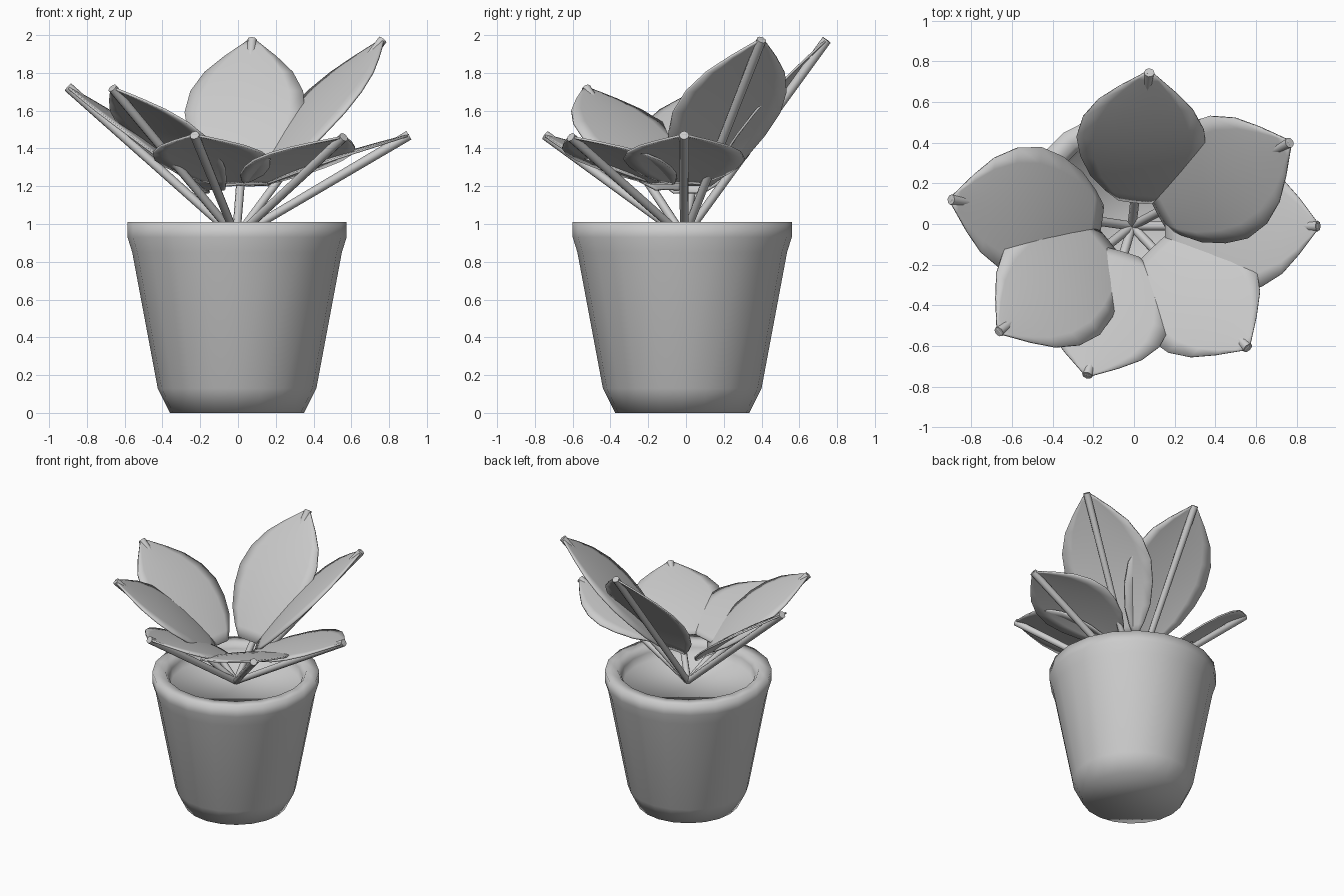
import bpy, bmesh, math
from mathutils import Vector

cube = bpy.data.objects.get("Cube")
if cube:
    bpy.data.objects.remove(cube, do_unlink=True)

grey = bpy.data.materials.new("plain grey")
grey.use_nodes = True
grey.diffuse_color = (0.6, 0.6, 0.6, 1)
grey.node_tree.nodes["Principled BSDF"].inputs["Base Color"].default_value = (0.6, 0.6, 0.6, 1)


def make_object(name, bm, angle):
    bmesh.ops.recalc_face_normals(bm, faces=bm.faces)
    mesh = bpy.data.meshes.new(name)
    bm.to_mesh(mesh)
    bm.free()
    obj = bpy.data.objects.new(name, mesh)
    bpy.context.collection.objects.link(obj)
    mesh.materials.append(grey)
    bpy.ops.object.select_all(action="DESELECT")
    obj.select_set(True)
    bpy.context.view_layer.objects.active = obj
    bpy.ops.object.shade_smooth_by_angle(angle=math.radians(angle))
    return obj


def bridge(bm, a, b):
    for i in range(len(a)):
        j = (i + 1) % len(a)
        bm.faces.new((a[i], a[j], b[j], b[i]))


def lathe(name, profile, centre, sides=20):
    """Fully smooth turned shape; first and last rings are capped."""
    bm = bmesh.new()
    rings = []
    for r, z in profile:
        rings.append([bm.verts.new((centre[0] + r * math.cos(math.tau * i / sides),
                                    centre[1] + r * math.sin(math.tau * i / sides), z))
                      for i in range(sides)])
    for a, b in zip(rings, rings[1:]):
        bridge(bm, a, b)
    bm.faces.new(rings[0])
    bm.faces.new(rings[-1])
    return make_object(name, bm, 180)


def tube(name, start, end, r_start, r_end, sides=8):
    bm = bmesh.new()
    axis = (end - start).normalized()
    side = axis.cross(Vector((0, 0, 1))).normalized()
    up = side.cross(axis)
    rings = []
    for p, r in ((start, r_start), (end, r_end)):
        rings.append([bm.verts.new(p + r * (math.cos(math.tau * i / sides) * side
                                            + math.sin(math.tau * i / sides) * up))
                      for i in range(sides)])
    bridge(bm, *rings)
    for ring in rings:
        bm.faces.new(ring)
    return make_object(name, bm, 60)


# Leaf outline: fraction along the stem, half width
OUTLINE = [(0.19, 0.08), (0.25, 0.15), (0.34, 0.23), (0.46, 0.29), (0.58, 0.32),
           (0.70, 0.30), (0.81, 0.235), (0.90, 0.14), (0.96, 0.065), (1.0, 0.015)]


def blade(name, start, end, raised, arch, columns=8):
    """Leaf blade hinged at the stem tip, raised at its base and arched along its length."""
    bm = bmesh.new()
    axis = end - start
    side = axis.cross(Vector((0, 0, 1))).normalized()
    up = side.cross(axis).normalized()
    rows = []
    for t, width in OUTLINE:
        row = []
        for c in range(columns + 1):
            u = 2 * c / columns - 1
            bulge = arch * math.sin(math.pi * t) - 0.015 * u * u * width / 0.32
            offset = up * bulge + Vector((0, 0, raised * (1 - t)))
            row.append(bm.verts.new(start + axis * t + side * (u * width) + offset))
        rows.append(row)
    for a, b in zip(rows, rows[1:]):
        for c in range(columns):
            bm.faces.new((a[c], a[c + 1], b[c + 1], b[c]))
    obj = make_object(name, bm, 60)
    solid = obj.modifiers.new("thickness", "SOLIDIFY")
    solid.thickness = 0.012
    solid.offset = 0


# Pot with a thick rim, filled to just below the top
lathe("pot", [(0.355, 0), (0.42, 0.13), (0.555, 0.85), (0.58, 0.93), (0.58, 1.01),
              (0.49, 1.01), (0.465, 0.97), (0.455, 0.91)], (-0.005, -0.02))

# Leaves: name, tip, how far the blade base is raised, lengthwise arch
root = Vector((-0.01, -0.01, 0.93))
LEAVES = [
    ("back", (0.075, 0.745, 1.975), 0.07, 0.055),
    ("back_left", (0.765, 0.40, 1.975), 0.07, 0.055),
    ("left", (0.905, -0.01, 1.47), 0.21, 0.03),
    ("front_left", (0.56, -0.61, 1.46), 0.21, 0.03),
    ("front", (-0.23, -0.745, 1.47), 0.21, 0.03),
    ("front_right", (-0.665, -0.53, 1.72), 0.1, 0.055),
    ("right", (-0.9, 0.12, 1.725), 0.08, 0.05),
]
for name, tip, raised, arch in LEAVES:
    tip = Vector(tip)
    tube(name + "_stem", root, tip, 0.022, 0.026)
    blade(name + "_leaf", root, tip, raised, arch)
